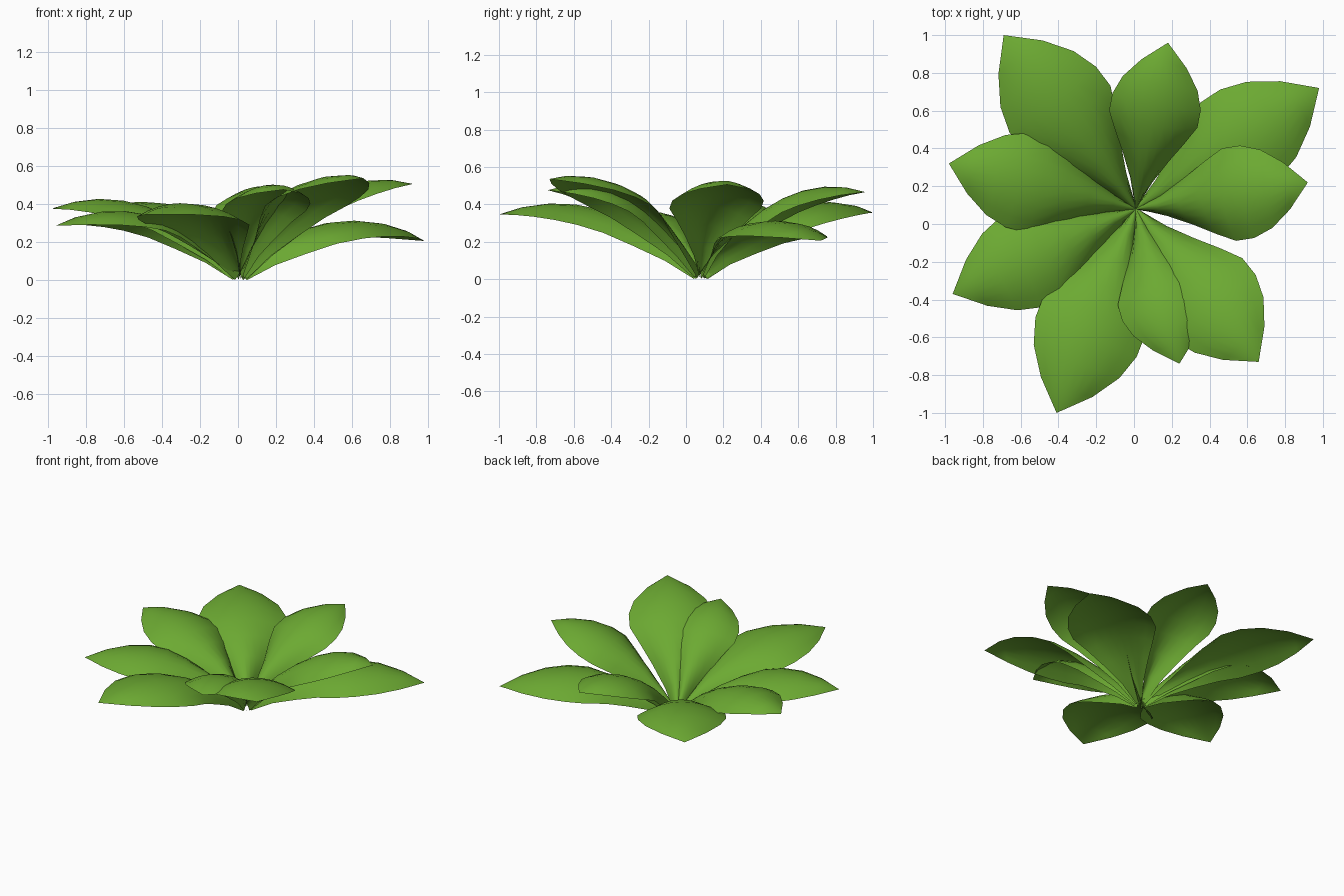
import bpy, bmesh, math
from mathutils import Vector

if "Cube" in bpy.data.objects:
    bpy.data.objects.remove(bpy.data.objects["Cube"])

green = bpy.data.materials.new("leaf_green")
green.diffuse_color = (0.15, 0.40, 0.032, 1)
green.use_nodes = True
green.node_tree.nodes["Principled BSDF"].inputs["Base Color"].default_value = green.diffuse_color

CENTRE = Vector((0.01, 0.08, 0.055))   # where all leaves meet
ARCH = 0.72                            # how strongly the midrib bows
# half-width outline along the leaf: (distance, share of full half-width)
OUTLINE = [(0, .06), (.12, .25), (.25, .51), (.38, .77), (.5, .98),
           (.62, .98), (.75, .83), (.88, .5), (1, 0)]
# leaf tips, counter-clockwise
TIPS = [(.92, .22, .52), (.98, .72, .22), (.18, .96, .48),
        (-.69, 1.0, .37), (-.98, .32, .39), (-.96, -.37, .30),
        (-.41, -1.0, .36), (.24, -.74, .49), (.66, -.73, .55)]
ACROSS = 8


def make_leaf(name, tip):
    """Arched leaf with rounded-down edges, from the centre to the tip."""
    run = Vector((tip[0] - CENTRE.x, tip[1] - CENTRE.y, 0))
    length = run.length
    out = run.normalized()
    side = Vector((-out.y, out.x, 0))
    rise = tip[2] - CENTRE.z
    half = 0.245 * math.hypot(length, rise)
    bm = bmesh.new()
    rows = []
    for t, w in OUTLINE:
        mid = CENTRE + run * t
        mid.z += (rise + ARCH) * t - ARCH * t * t
        slope = (rise + ARCH - 2 * ARCH * t) / length
        normal = (Vector((0, 0, 1)) - out * slope).normalized()
        droop = 0.085 * min(1, 0.55 + w) * (1 if t < .6 else w)
        row = []
        for i in range(ACROSS + 1):
            s = 2 * i / ACROSS - 1
            row.append(bm.verts.new(mid + side * (s * w * half) - normal * (droop * s * s)))
        rows.append(row)
    for a, b in zip(rows, rows[1:]):
        for i in range(ACROSS):
            bm.faces.new((a[i], b[i], b[i + 1], a[i + 1]))
    bmesh.ops.remove_doubles(bm, verts=bm.verts, dist=0.0005)
    bm.normal_update()
    if sum(f.normal.z for f in bm.faces) < 0:
        bmesh.ops.reverse_faces(bm, faces=bm.faces)
    for f in bm.faces:
        f.smooth = True
    me = bpy.data.meshes.new(name)
    bm.to_mesh(me)
    bm.free()
    me.materials.append(green)
    ob = bpy.data.objects.new(name, me)
    bpy.context.collection.objects.link(ob)
    return ob


leaves = [make_leaf(f"leaf_{i + 1}", tip) for i, tip in enumerate(TIPS)]

# rest the rosette on the ground
low = min(v.co.z for ob in leaves for v in ob.data.vertices)
for ob in leaves:
    for v in ob.data.vertices:
        v.co.z -= low
